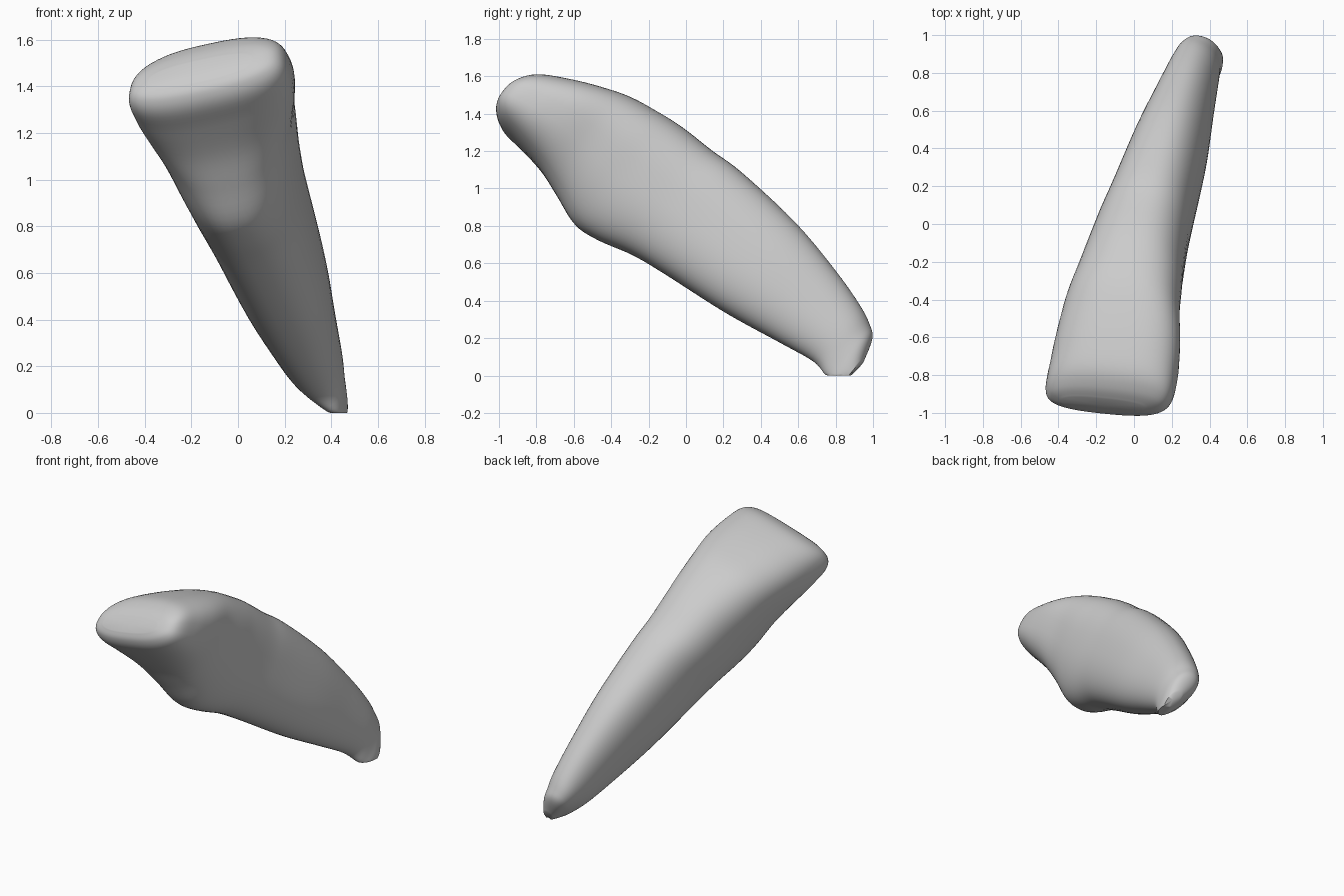
import bpy, bmesh, math
from mathutils import Vector

cube = bpy.data.objects.get("Cube")
if cube:
    bpy.data.objects.remove(cube, do_unlink=True)

# Tooth axes: along the root, across the crown, and towards the outer (lip) face
ALONG = Vector((0.21, 0.77, -0.60))
ACROSS = Vector((0.97, -0.10, 0.21))
OUTER = Vector((-0.10, 0.63, 0.77))

# Cross-sections: position, inner depth, outer depth, low side, high side,
# taper, squareness, sideways lean
SECTIONS = [
    (-1.66, 0.49, 0.60, 0.02, 0.47, 0.00, 2.6, 0.01),    # biting edge
    (-1.637, 0.445, 0.67, -0.05, 0.565, -0.04, 2.6, 0.02),
    (-1.575, 0.41, 0.75, -0.08, 0.61, -0.06, 2.7, 0.025),
    (-1.45, 0.395, 0.825, -0.08, 0.615, -0.04, 2.7, 0.025),
    (-1.28, 0.365, 0.905, -0.07, 0.595, 0.05, 2.6, 0.025),
    (-1.12, 0.31, 0.965, -0.055, 0.56, 0.15, 2.5, 0.02),
    (-0.95, 0.25, 0.995, -0.035, 0.535, 0.20, 2.4, 0.02),  # bulge above the neck
    (-0.80, 0.26, 1.01, -0.015, 0.515, 0.16, 2.4, 0.015),
    (-0.60, 0.31, 1.01, 0.008, 0.495, 0.10, 2.4, 0.01),
    (-0.40, 0.335, 1.015, 0.035, 0.483, 0.05, 2.4, 0.01),
    (0.00, 0.37, 0.98, 0.075, 0.463, 0.00, 2.3, 0.005),
    (0.33, 0.42, 0.91, 0.12, 0.43, 0.00, 2.2, 0.00),
    (0.55, 0.45, 0.845, 0.155, 0.408, 0.06, 2.1, -0.01),
    (0.66, 0.43, 0.795, 0.195, 0.395, 0.30, 2.0, -0.03),
    (0.72, 0.44, 0.745, 0.24, 0.388, 0.40, 2.0, -0.035),
    (0.77, 0.49, 0.62, 0.30, 0.37, 0.20, 2.0, -0.02),    # root tip
]
SIDES = 56
STEPS = 5


def spline(p0, p1, p2, p3, t):
    return 0.5 * (2 * p1 + (p2 - p0) * t + (2 * p0 - 5 * p1 + 4 * p2 - p3) * t ** 2
                  + (3 * p1 - p0 - 3 * p2 + p3) * t ** 3)


def smooth_sections(rows):
    last = len(rows) - 1
    for i in range(last):
        four = [rows[max(0, min(last, i + k))] for k in (-1, 0, 1, 2)]
        for step in range(STEPS):
            yield [spline(*vals, step / STEPS) for vals in zip(*four)]
    yield rows[-1]


def ring_points(s, inner, outer, low, high, taper, square, lean):
    """Rounded section, narrower on the inner face, fitted to its limits."""
    flat = []
    for i in range(SIDES):
        a = 2 * math.pi * i / SIDES
        c, d = math.cos(a), math.sin(a)
        u = math.copysign(abs(c) ** (2 / square), c)
        v = math.copysign(abs(d) ** (2 / square), d)
        flat.append((u * (1 + taper * v), v))
    reach = max(u for u, v in flat)
    for u, v in flat:
        depth = (inner + outer) / 2 + v * (outer - inner) / 2
        side = (low + high) / 2 + u / reach * (high - low) / 2 + lean * v
        point = ALONG * s + OUTER * depth + ACROSS * side
        point.z = max(point.z, 0.0)   # root tip is cut flat at the ground
        yield point


# Loft the sections into one closed skin
bm = bmesh.new()
rings = [[bm.verts.new(p) for p in ring_points(*row)] for row in smooth_sections(SECTIONS)]
for r1, r2 in zip(rings, rings[1:]):
    for i in range(SIDES):
        j = (i + 1) % SIDES
        bm.faces.new((r1[i], r1[j], r2[j], r2[i]))
for ring in (rings[0], rings[-1]):
    cap = bm.faces.new(ring)
    bmesh.ops.poke(bm, faces=[cap])
bmesh.ops.recalc_face_normals(bm, faces=bm.faces)

mesh = bpy.data.meshes.new("tooth")
bm.to_mesh(mesh)
bm.free()
tooth = bpy.data.objects.new("tooth", mesh)
bpy.context.collection.objects.link(tooth)

# Plain light grey enamel
grey = bpy.data.materials.new("light_grey")
grey.use_nodes = True
colour = (0.6, 0.6, 0.6, 1)
grey.diffuse_color = colour
grey.node_tree.nodes["Principled BSDF"].inputs["Base Color"].default_value = colour
mesh.materials.append(grey)

bpy.ops.object.select_all(action='DESELECT')
tooth.select_set(True)
bpy.context.view_layer.objects.active = tooth
bpy.ops.object.shade_smooth_by_angle(angle=math.radians(60))
